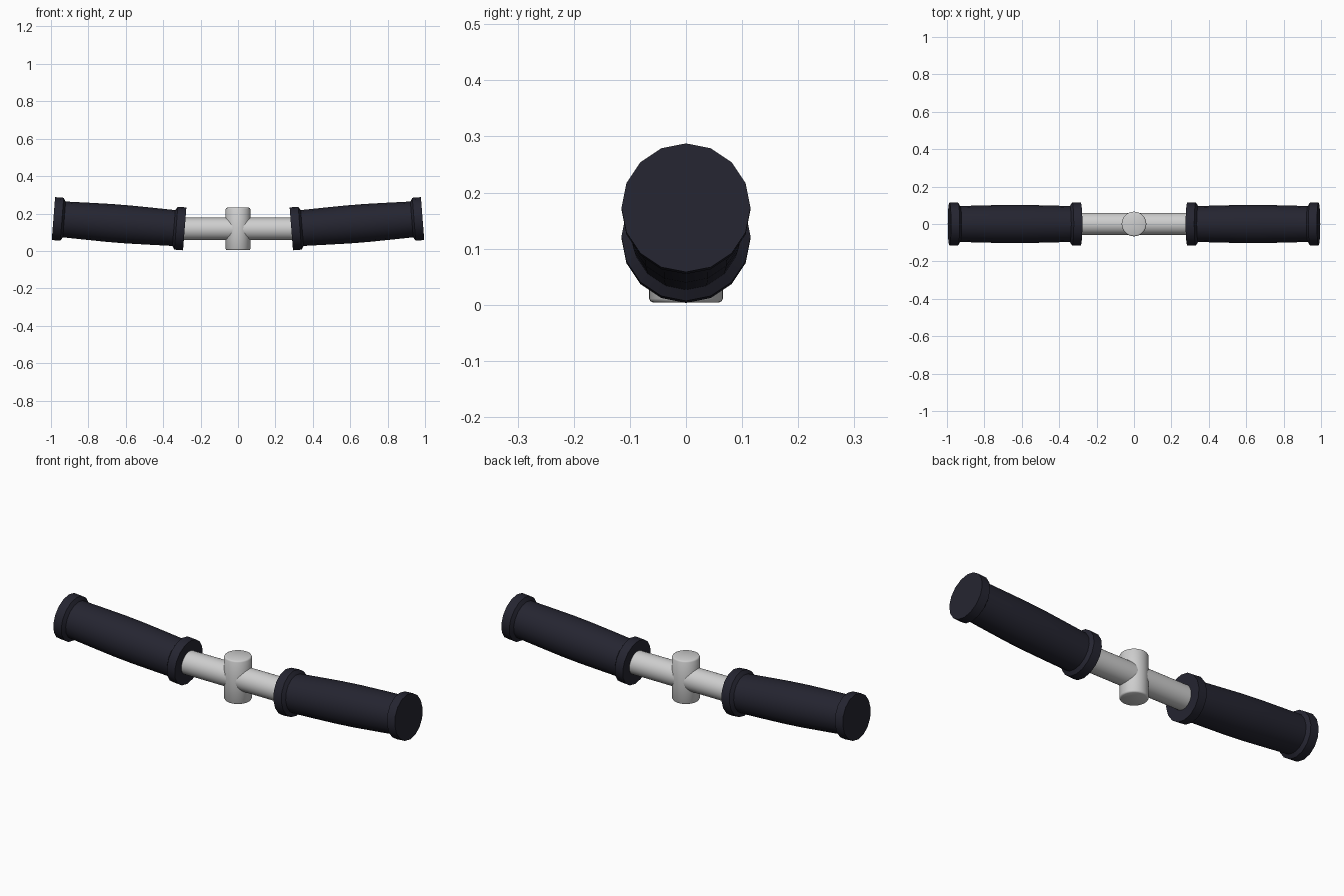
import bpy, math
from mathutils import Vector, Matrix

if "Cube" in bpy.data.objects:
    bpy.data.objects.remove(bpy.data.objects["Cube"])


def material(name, rgb):
    m = bpy.data.materials.new(name)
    m.diffuse_color = (*rgb, 1)
    m.use_nodes = True
    m.node_tree.nodes["Principled BSDF"].inputs["Base Color"].default_value = m.diffuse_color
    return m


RUBBER = material("dark rubber", (0.018, 0.018, 0.030))
METAL = material("light metal", (0.62, 0.62, 0.62))


def lathe(name, profile, sides, mat, matrix, angle=40):
    """Closed solid of revolution; profile is (position along local z, radius)."""
    verts, faces = [], []
    for h, r in profile:
        for i in range(sides):
            a = 2 * math.pi * i / sides
            verts.append((r * math.cos(a), r * math.sin(a), h))
    for k in range(len(profile) - 1):
        for i in range(sides):
            j = (i + 1) % sides
            a, b = k * sides, (k + 1) * sides
            faces.append((a + i, a + j, b + j, b + i))
    last = (len(profile) - 1) * sides
    faces.append(tuple(reversed(range(sides))))
    faces.append(tuple(range(last, last + sides)))
    me = bpy.data.meshes.new(name)
    me.from_pydata(verts, [], faces)
    me.materials.append(mat)
    ob = bpy.data.objects.new(name, me)
    bpy.context.collection.objects.link(ob)
    ob.matrix_world = matrix
    bpy.ops.object.select_all(action='DESELECT')
    ob.select_set(True)
    bpy.context.view_layer.objects.active = ob
    bpy.ops.object.shade_smooth_by_angle(angle=math.radians(angle))
    return ob


def along(start, end):
    """Matrix that puts local z on the line from start to end."""
    d = Vector(end) - Vector(start)
    return Matrix.Translation(start) @ Vector((0, 0, 1)).rotation_difference(d).to_matrix().to_4x4()


AXIS_Z = 0.118

# Cross bar
lathe("cross_bar", [(-0.36, 0.06), (0.36, 0.06)], 32, METAL,
      along((0, 0, AXIS_Z), (1, 0, AXIS_Z)))

# Upright stem with softened rims
lathe("stem", [(0.004, 0.059), (0.006, 0.063), (0.011, 0.066),
               (0.224, 0.066), (0.229, 0.063), (0.231, 0.059)], 32, METAL, Matrix())

# Tilted grips: flange at both ends, slightly swollen barrel between
LENGTH = 0.704
half = [(0.0, 0.115), (0.046, 0.115), (0.058, 0.096), (0.17, 0.099), (0.30, 0.102)]
grip_profile = half + [(LENGTH - h, r) for h, r in reversed(half)]
for side, label in ((1, "right"), (-1, "left")):
    lathe(label + "_grip", grip_profile, 16, RUBBER,
          along((side * 0.285, 0, AXIS_Z), (side * 0.987, 0, 0.173)))
